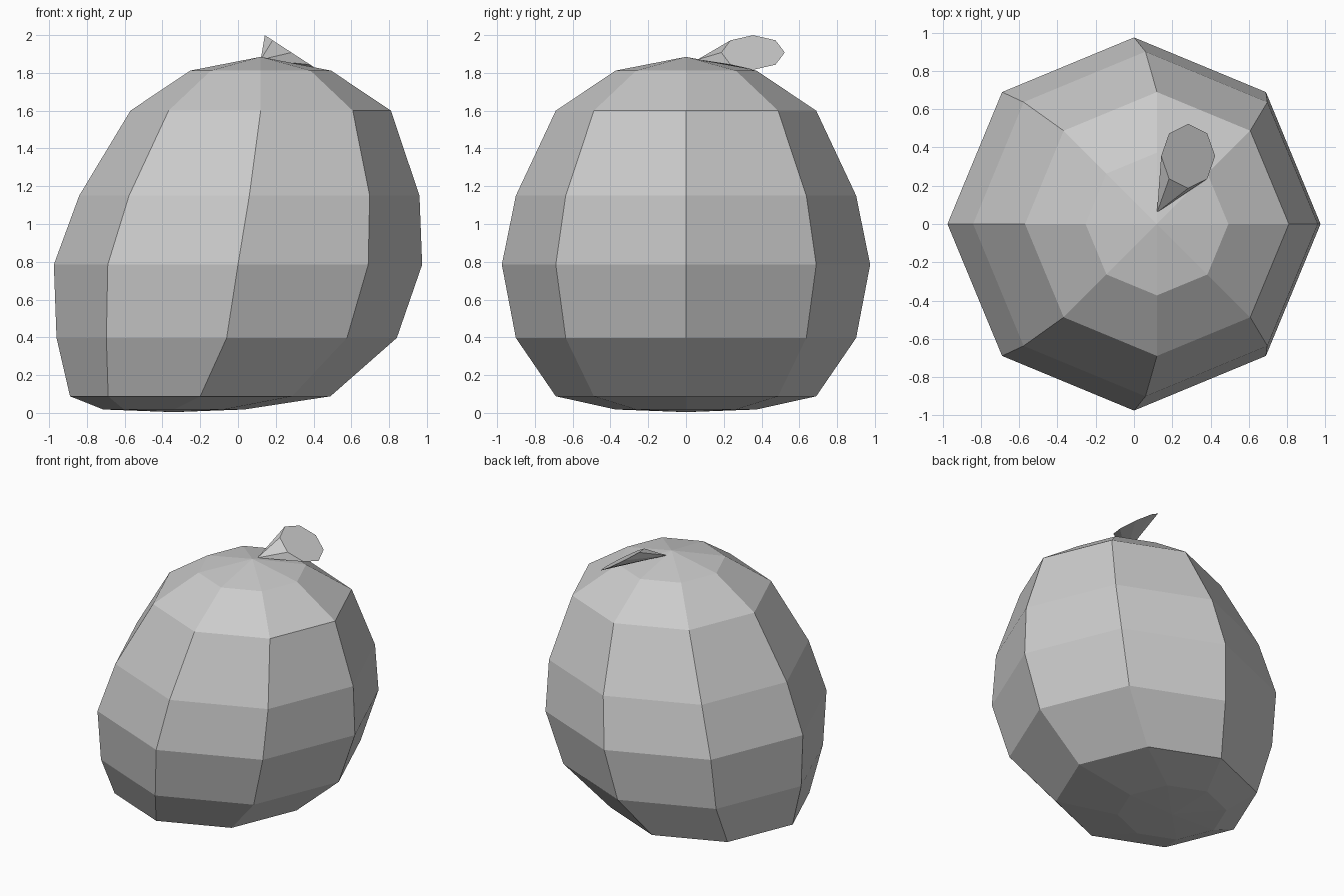
import bpy, bmesh, math
from mathutils import Matrix, Vector

cube = bpy.data.objects.get("Cube")
if cube:
    bpy.data.objects.remove(cube, do_unlink=True)

grey = bpy.data.materials.new("plain grey")
grey.use_nodes = True
colour = (0.6, 0.6, 0.6, 1)
grey.diffuse_color = colour
grey.node_tree.nodes["Principled BSDF"].inputs["Base Color"].default_value = colour


def finish(bm, name):
    bmesh.ops.remove_doubles(bm, verts=bm.verts, dist=0.001)
    bmesh.ops.recalc_face_normals(bm, faces=bm.faces)
    mesh = bpy.data.meshes.new(name)
    bm.to_mesh(mesh)
    bm.free()
    mesh.materials.append(grey)
    obj = bpy.data.objects.new(name, mesh)
    bpy.context.collection.objects.link(obj)


# Fruit body: an eight-sided sphere whose rings lean toward +x
# Each ring, from top pole to bottom pole: (sideways shift, height)
RINGS = [(0.12, 1.885), (0.12, 1.812), (0.12, 1.60), (0.06, 1.15), (0, 0.785),
         (-0.06, 0.397), (-0.20, 0.088), (-0.34, 0.018), (-0.34, 0.004)]
bm = bmesh.new()
bmesh.ops.create_uvsphere(bm, u_segments=8, v_segments=8, radius=1)
for v in bm.verts:
    angle = math.acos(max(-1, min(1, v.co.z)))
    shift, height = RINGS[round(angle / math.pi * 8)]
    v.co = (v.co.x * 0.975 + shift, v.co.y * 0.975, height)
finish(bm, "fruit_body")

# Stem: a cone flaring from a point on the crown to a slanted flat end
bm = bmesh.new()
bmesh.ops.create_cone(bm, cap_ends=True, segments=8, radius1=0.168, radius2=0, depth=2)
place = Matrix.Translation((0.283, 0.355, 1.908)) @ Matrix.Rotation(math.radians(33), 4, "Y")
for v in bm.verts:
    if v.co.z > 0:
        v.co = Vector((0.12, 0.06, 1.87))
    else:
        v.co = place @ Vector((v.co.x, v.co.y, 0))
finish(bm, "stem")
